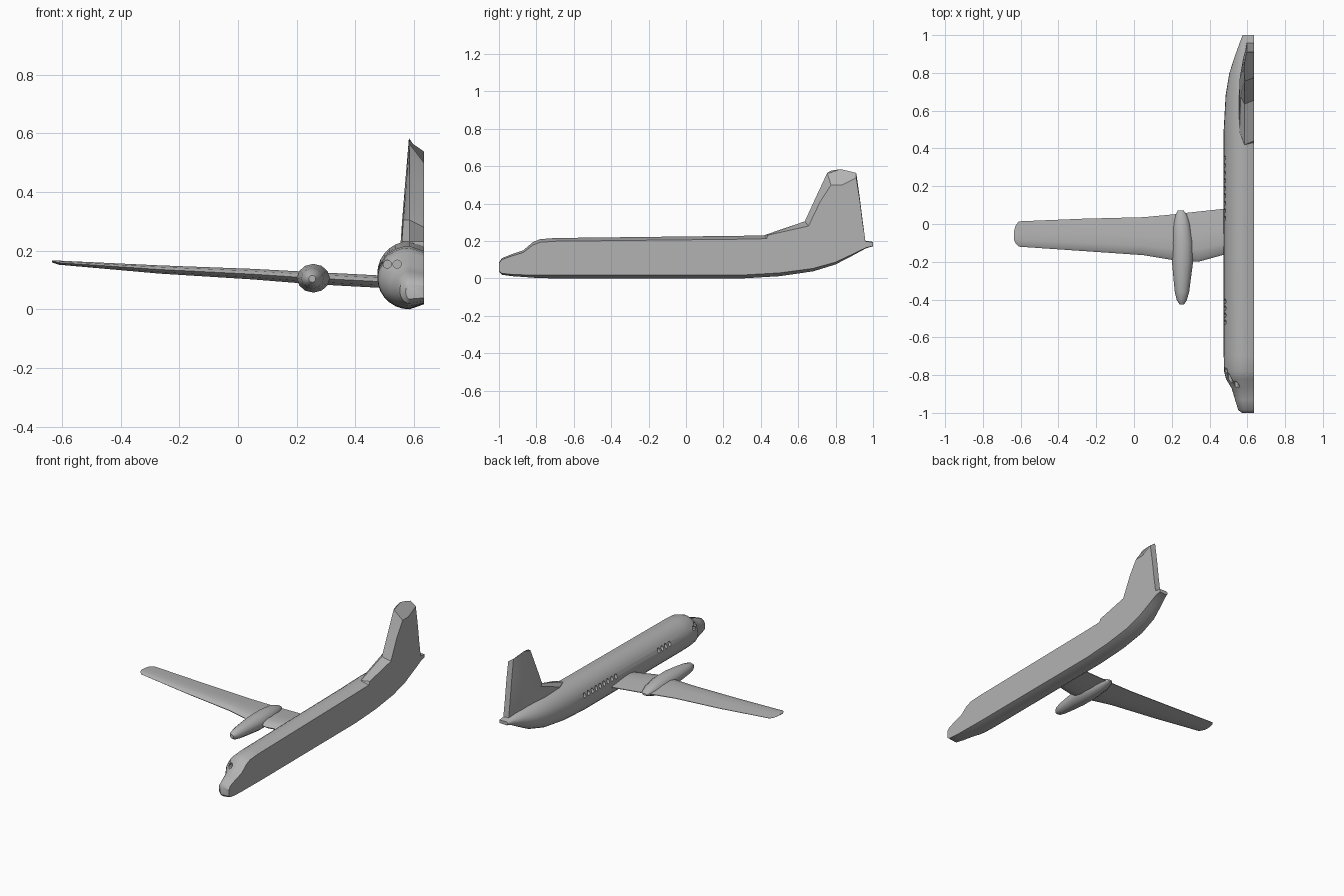
import bpy, bmesh, math
from mathutils import Vector, Matrix

if "Cube" in bpy.data.objects:
    bpy.data.objects.remove(bpy.data.objects["Cube"])

grey = bpy.data.materials.new("plain grey")
grey.diffuse_color = (0.45, 0.45, 0.45, 1)
grey.use_nodes = True
grey.node_tree.nodes["Principled BSDF"].inputs["Base Color"].default_value = grey.diffuse_color
CREST, WALL = 0.585, 0.635      # fuselage centre line, flat cut side


def finish(name, bm, angle=35):
    bmesh.ops.recalc_face_normals(bm, faces=bm.faces)
    me = bpy.data.meshes.new(name)
    bm.to_mesh(me)
    bm.free()
    ob = bpy.data.objects.new(name, me)
    bpy.context.collection.objects.link(ob)
    me.materials.append(grey)
    if angle:
        smooth(ob, angle)
    return ob


def smooth(ob, angle):
    bpy.ops.object.select_all(action='DESELECT')
    bpy.context.view_layer.objects.active = ob
    ob.select_set(True)
    bpy.ops.object.shade_smooth_by_angle(angle=math.radians(angle))


def loft(name, rings, angle=35):
    """Skin a list of equal-length rings and cap both ends."""
    bm = bmesh.new()
    vs = [[bm.verts.new(p) for p in r] for r in rings]
    n = len(rings[0])
    for a, b in zip(vs, vs[1:]):
        for i in range(n):
            j = (i + 1) % n
            bm.faces.new((a[i], a[j], b[j], b[i]))
    bm.faces.new(vs[0])
    bm.faces.new(vs[-1])
    return finish(name, bm, angle)


# Fuselage: half ellipse on the left, short bevels to the flat side
def body_ring(y, top, bottom, left):
    zc, h = (top + bottom) / 2, (top - bottom) / 2
    w = CREST - left
    arc = [(CREST - w * math.sin(t), y, zc - h * math.cos(t))
           for t in (math.pi * i / 14 for i in range(15))]
    return arc + [(WALL, y, top - 0.16 * h), (WALL, y, bottom + 0.16 * h)]


stations = [  # y, top, bottom, left x
    (-1.0, .085, .035, .572), (-.985, .108, .02, .552), (-.93, .13, .012, .535),
    (-.87, .15, .008, .517), (-.82, .193, .004, .487), (-.78, .21, .002, .477),
    (-.70, .216, 0, .475), (.30, .228, 0, .475), (.50, .232, .012, .475),
    (.68, .232, .038, .485), (.80, .225, .075, .505), (.90, .213, .127, .538),
    (.96, .202, .16, .56), (1.0, .195, .172, .575)]
fuselage = loft("fuselage", [body_ring(*s) for s in stations])

# Window openings: shallow round cuts
bm = bmesh.new()


def cutter(pos, axis, length, rx, rz):
    rot = Matrix.Rotation(math.pi / 2, 4, 'Y' if axis == 'x' else 'X')
    scale = Matrix.Diagonal((1, rx, rz, 1) if axis == 'x' else (rx, 1, rz, 1))
    bmesh.ops.create_cone(bm, cap_ends=True, segments=10, radius1=1, radius2=1, depth=length,
                          matrix=Matrix.Translation(pos) @ scale @ rot)


for y in [.03 + .04 * i for i in range(9)] + [-.52 + .037 * i for i in range(4)]:
    cutter((.47, y, .145), 'x', .06, .012, .016)
cutter((.475, -.775, .148), 'x', .07, .014, .014)
for x in (.509, .543):
    cutter((x, -.855, .154), 'y', .13, .015, .014)
cut = finish("window_cutter", bm, 0)
cut.hide_render = True
mod = fuselage.modifiers.new("windows", 'BOOLEAN')
mod.operation, mod.solver, mod.object = 'DIFFERENCE', 'EXACT', cut
bpy.context.view_layer.objects.active = fuselage
bpy.ops.object.modifier_apply(modifier=mod.name)
bpy.data.objects.remove(cut)
smooth(fuselage, 35)


# Tail fin: level sections that drop toward the flat side at the tip
def fin_ring(z, lead, trail, left, hump=0, drop=0):
    c = trail - lead
    back = lead + .02
    return [(WALL, back, z - drop), (CREST, lead, z), (left + .004, lead + .13 * c, z + hump * .6),
            (left, lead + .45 * c, z + hump), (.575 + (left - .55) * .4, lead + .8 * c, z + hump * .4),
            (.597, trail, z), (WALL, trail, z - drop * .4), (WALL, lead + .5 * c, z - drop)]


loft("tail_fin", [fin_ring(.19, .40, .96, .552), fin_ring(.232, .42, .955, .555),
                  fin_ring(.305, .635, .945, .560, 0, .025), fin_ring(.44, .697, .928, .571, 0, .03),
                  fin_ring(.564, .755, .91, .583, .02, .065)], 30)


# Wing: airfoil sections along x
def wing_ring(x, front, back, z, thick):
    shape = [(0, 0), (.06, .6), (.25, 1), (.55, .8), (1, .1), (1, -.1), (.55, -.8), (.25, -1), (.06, -.6)]
    return [(x, front + (back - front) * u, z + thick / 2 * v) for u, v in shape]


loft("wing", [wing_ring(*s) for s in [
    (.52, -.15, .083, .094, .042), (.475, -.163, .08, .095, .042), (.34, -.20, .066, .102, .042),
    (.20, -.19, .05, .110, .040), (.05, -.165, .036, .120, .036), (-.27, -.143, .028, .136, .028),
    (-.61, -.12, .014, .159, .014), (-.628, -.10, -.01, .162, .009), (-.635, -.085, -.04, .163, .005)]], 45)

# Engine nacelle
nacelle = [  # y, centre x, half width, centre z, half height
    (-.425, .253, .012, .104, .012), (-.405, .253, .026, .104, .026), (-.36, .254, .038, .105, .035),
    (-.29, .255, .046, .106, .042), (-.20, .257, .056, .106, .049), (-.10, .257, .056, .106, .049),
    (0, .252, .045, .107, .036), (.05, .25, .03, .107, .018), (.072, .247, .015, .107, .006)]
loft("engine_nacelle", [[(cx + w * math.cos(a), y, cz + h * math.sin(a))
                         for a in (math.tau * i / 12 for i in range(12))]
                        for y, cx, w, cz, h in nacelle], 45)
